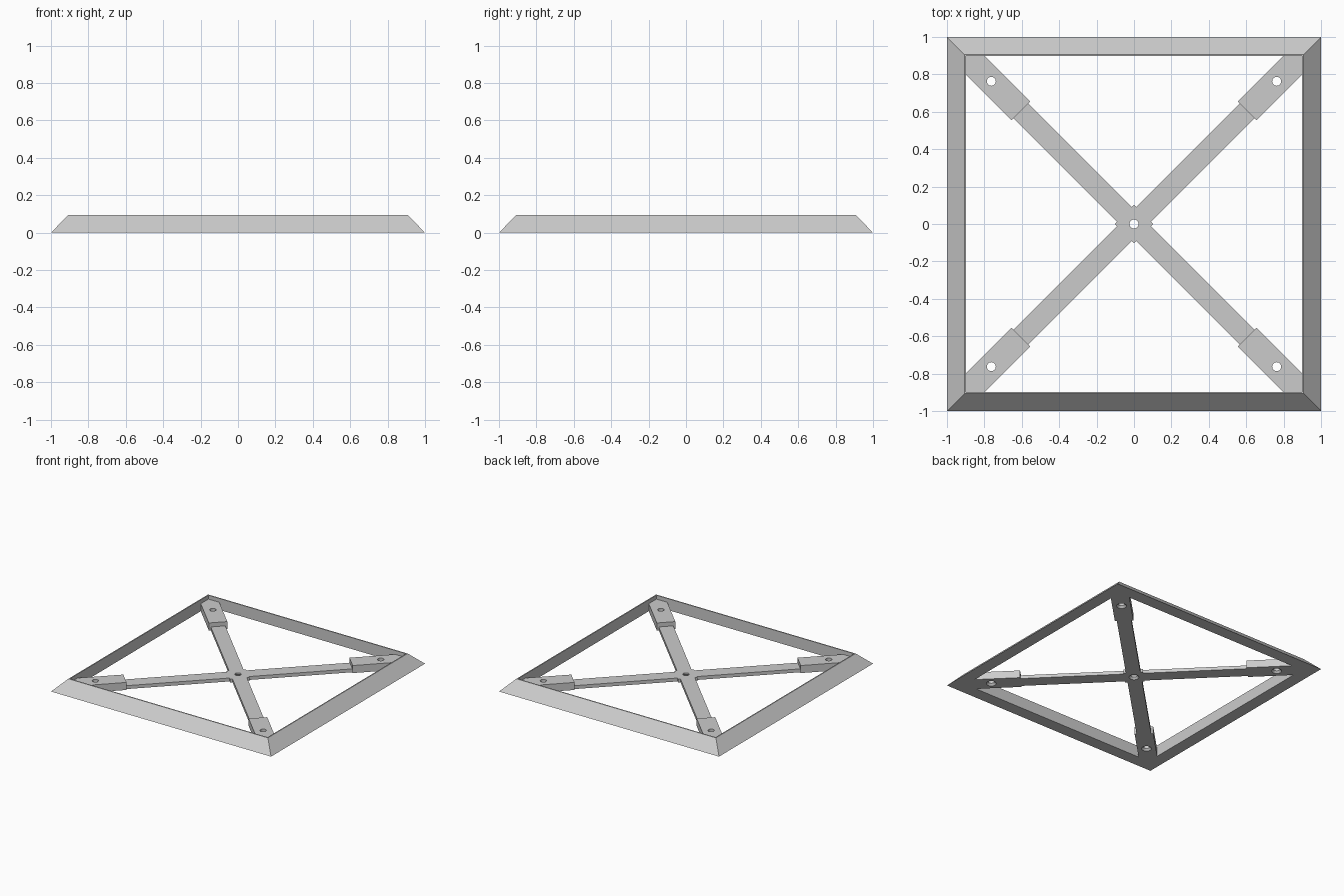
import bpy, bmesh, math
from mathutils import Matrix

if "Cube" in bpy.data.objects:
    bpy.data.objects.remove(bpy.data.objects["Cube"], do_unlink=True)

grey = bpy.data.materials.new("plain grey")
grey.use_nodes = True
grey.diffuse_color = (0.6, 0.6, 0.6, 1)
grey.node_tree.nodes["Principled BSDF"].inputs["Base Color"].default_value = (0.6, 0.6, 0.6, 1)

INNER, RIM, HEIGHT = 0.898, 0.907, 0.094      # frame section
ARM, HUB, ARM_TOP = 0.055, 0.073, 0.028       # half widths and thickness
BLOCK, BLOCK_START, BLOCK_TOP = 0.07, 0.855, 0.062
HOLE, SINK = 0.024, 0.038


def make_object(name, bm):
    bmesh.ops.recalc_face_normals(bm, faces=bm.faces)
    mesh = bpy.data.meshes.new(name)
    bm.to_mesh(mesh)
    bm.free()
    mesh.materials.append(grey)
    obj = bpy.data.objects.new(name, mesh)
    bpy.context.collection.objects.link(obj)
    return obj


def loft(bm, rings, closed=False):
    """Join rings of points; cap the ends unless the loft closes on itself."""
    rings = [[bm.verts.new(p) for p in ring] for ring in rings]
    n = len(rings[0])
    pairs = list(zip(rings, rings[1:]))
    if closed:
        pairs.append((rings[-1], rings[0]))
    else:
        bm.faces.new(rings[0])
        bm.faces.new(rings[-1])
    for a, b in pairs:
        for i in range(n):
            j = (i + 1) % n
            bm.faces.new((a[i], a[j], b[j], b[i]))


def slab(name, outline, top):
    bm = bmesh.new()
    loft(bm, [[(x, y, z) for x, y in outline] for z in (0, top)])
    return make_object(name, bm)


def drill(target, x, y, top):
    """Cut a hole that is countersunk from underneath."""
    profile = [(SINK, -0.01), (SINK, 0), (HOLE, 0.016), (HOLE, top + 0.02)]
    bm = bmesh.new()
    turn = [2 * math.pi * i / 32 for i in range(32)]
    loft(bm, [[(x + r * math.cos(a), y + r * math.sin(a), z) for a in turn]
              for r, z in profile])
    cutter = make_object("hole_cutter", bm)
    cutter.hide_render = True
    mod = target.modifiers.new("hole", 'BOOLEAN')
    mod.operation, mod.solver, mod.object = 'DIFFERENCE', 'EXACT', cutter
    bpy.context.view_layer.objects.active = target
    bpy.ops.object.modifier_apply(modifier=mod.name)
    bpy.data.objects.remove(cutter, do_unlink=True)


# Square frame with a sloped outside and upright inside
bm = bmesh.new()
corners = [(-1, -1), (1, -1), (1, 1), (-1, 1)]
section = [(1, 0), (RIM, HEIGHT), (INNER, HEIGHT), (INNER, 0)]
loft(bm, [[(sx * r, sy * r, z) for sx, sy in corners] for r, z in section], closed=True)
make_object("frame", bm)

# Diagonal cross with a small square hub
outline = []
for k in range(4):
    spin = Matrix.Rotation(math.radians(45 + 90 * k), 2)
    for p in ((HUB, -HUB), (HUB, -ARM), (BLOCK_START, -ARM),
              (BLOCK_START, ARM), (HUB, ARM)):
        outline.append(tuple(spin @ Matrix((p, p)).row[0]))
cross = slab("cross_brace", outline, ARM_TOP)
drill(cross, 0, 0, ARM_TOP)

# Thicker blocks that fit into the frame corners
d = BLOCK * math.sqrt(2)
s = BLOCK_START / math.sqrt(2)
block = [(INNER, INNER), (INNER - d, INNER), (s - d / 2, s + d / 2),
         (s + d / 2, s - d / 2), (INNER, INNER - d)]
for side, sx in (("left", 1), ("right", -1)):
    for end, sy in (("front", -1), ("back", 1)):
        obj = slab(f"{end}_{side}_corner_block",
                   [(sx * x, sy * y) for x, y in block], BLOCK_TOP)
        drill(obj, sx * 0.763, sy * 0.763, BLOCK_TOP)
